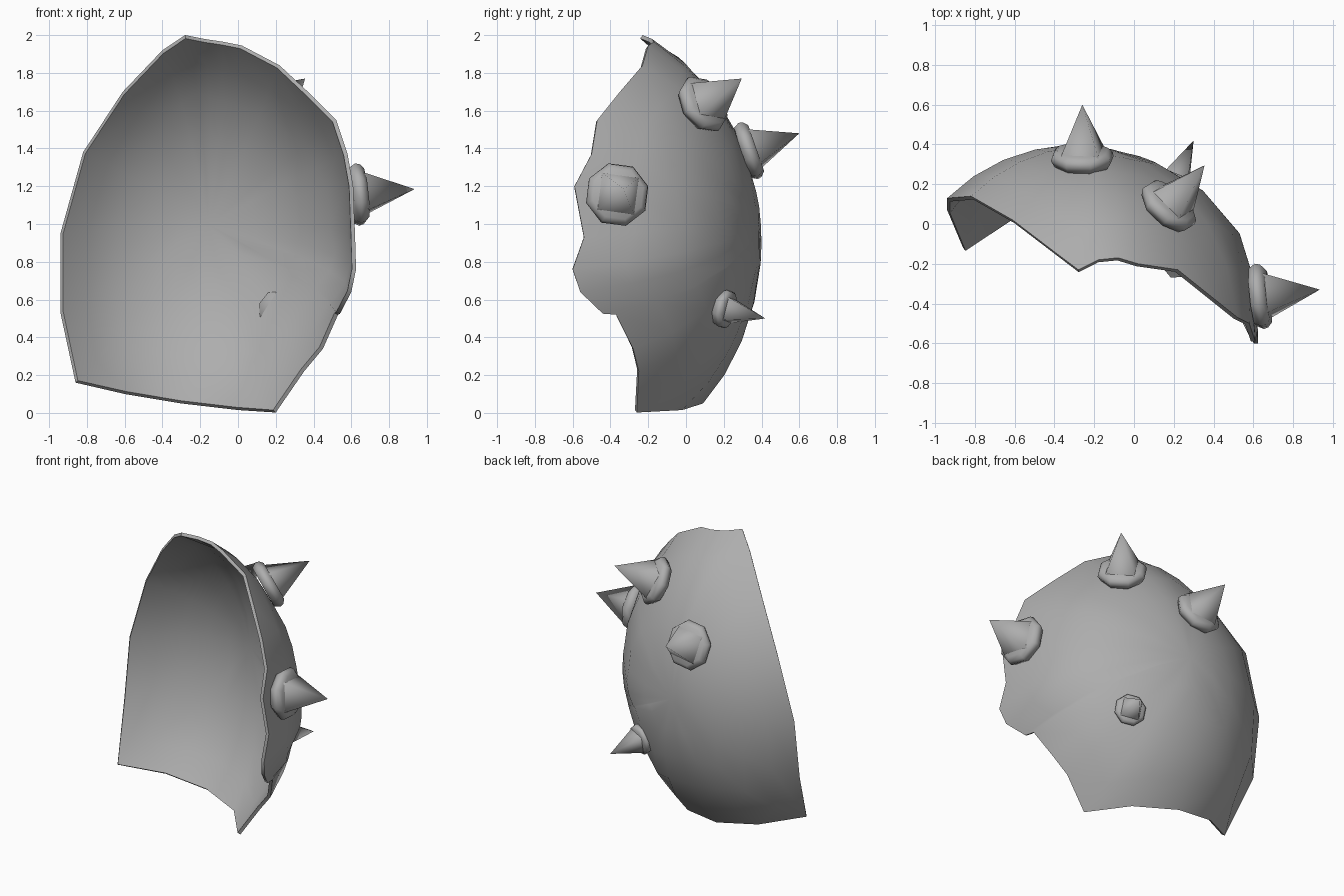
import bpy, bmesh, math
from mathutils import Vector, Matrix

if "Cube" in bpy.data.objects:
    bpy.data.objects.remove(bpy.data.objects["Cube"])

# Plate follows this ellipsoid
CEN = Vector((-0.30, -0.55, 0.90))
RAD = Vector((0.93, 0.95, 1.165))

# Dark grey finish shared by all parts
grey = bpy.data.materials.new("dark_grey")
grey.diffuse_color = (0.42, 0.42, 0.42, 1)
grey.use_nodes = True
grey.node_tree.nodes["Principled BSDF"].inputs["Base Color"].default_value = grey.diffuse_color

def to_unit(p):
    return Vector([(p[i] - CEN[i]) / RAD[i] for i in range(3)])

def from_unit(q):
    return Vector([q[i] * RAD[i] + CEN[i] for i in range(3)])

def finish(name, bm, angle, thickness=0):
    me = bpy.data.meshes.new(name)
    bm.to_mesh(me)
    bm.free()
    me.materials.append(grey)
    ob = bpy.data.objects.new(name, me)
    bpy.context.collection.objects.link(ob)
    bpy.ops.object.select_all(action='DESELECT')
    bpy.context.view_layer.objects.active = ob
    ob.select_set(True)
    if thickness:
        mod = ob.modifiers.new("thickness", 'SOLIDIFY')
        mod.thickness = thickness
        mod.offset = -1
        bpy.ops.object.modifier_apply(modifier=mod.name)
    bpy.ops.object.shade_smooth_by_angle(angle=math.radians(angle))
    return ob

# Armour plate: broken rim outline, filled by rings that follow the ellipsoid
rim = [(-.28, -.23, 2.0), (-.18, -.18, 1.98), (-.08, -.17, 1.965), (.02, -.20, 1.945),
       (.22, -.23, 1.84), (.37, -.35, 1.70), (.52, -.47, 1.55), (.58, -.50, 1.37),
       (.61, -.59, 1.20), (.62, -.54, .93), (.625, -.60, .76), (.60, -.56, .64),
       (.54, -.44, .525), (.53, -.37, .52), (.45, -.28, .34), (.35, -.25, .22),
       (.20, -.26, .002), (0, -.02, .015), (-.30, .09, .05), (-.60, .05, .10),
       (-.86, -.12, .16), (-.94, .07, .53), (-.94, .13, .95), (-.82, .14, 1.38),
       (-.61, .02, 1.70), (-.40, -.14, 1.92)]
bm = bmesh.new()
mid = to_unit((-.15, .40, 1.0)).normalized()
bulge = to_unit((.54, -.05, .90)).normalized()
RINGS = 5
rings = []
for k in range(RINGS):
    t = 1 - k / RINGS
    ring = []
    for p in rim:
        q = to_unit(p)
        d = mid.slerp(q.normalized(), t)
        swell = .045 * math.exp(-((d - bulge).length / .42) ** 2) * (1 - t ** 4)
        r = 1 + (q.length - 1) * t ** 2 + swell
        ring.append(bm.verts.new(from_unit(d * r)))
    rings.append(ring)
pole = bm.verts.new(from_unit(mid))
n = len(rim)
for a, b in zip(rings, rings[1:]):
    for i in range(n):
        j = (i + 1) % n
        bm.faces.new((a[i], a[j], b[j], b[i]))
for i in range(n):
    bm.faces.new((rings[-1][i], rings[-1][(i + 1) % n], pole))
bm.normal_update()
for f in bm.faces:
    if f.normal.dot(f.calc_center_median() - CEN) < 0:
        f.normal_flip()
finish("armour_plate", bm, 50, 0.022)

def lathe(bm, profile, sides, roll):
    loops = [[bm.verts.new((r * math.cos(roll + math.tau * i / sides),
                            r * math.sin(roll + math.tau * i / sides), h))
              for i in range(sides)] for r, h in profile]
    for a, b in zip(loops, loops[1:]):
        for i in range(sides):
            j = (i + 1) % sides
            bm.faces.new((a[i], a[j], b[j], b[i]))
    bm.faces.new(loops[0][::-1])
    return loops[-1]

def axis_frame(base, tip):
    z = (tip - base).normalized()
    x = (Vector((0, 0, 1)) - z * z.z).normalized()
    m = Matrix((x, z.cross(x), z)).transposed().to_4x4()
    m.translation = base
    return m

# Spikes: eight-sided rounded collar with a four-sided spike
def spike(name, base, tip, s):
    base, tip = Vector(base), Vector(tip)
    m = axis_frame(base, tip)
    bm = bmesh.new()
    top = lathe(bm, [(.150 * s, -.03), (.172 * s, .005 * s), (.165 * s, .03 * s),
                     (.140 * s, .052 * s)], 8, math.radians(15))
    bm.faces.new(top)
    bm.transform(m)
    finish(name + "_collar", bm, 75)
    bm = bmesh.new()
    foot = lathe(bm, [(.142 * s, .045 * s)], 4, math.radians(37))
    apex = bm.verts.new((0, 0, (tip - base).length))
    for i in range(4):
        bm.faces.new((foot[i], foot[(i + 1) % 4], apex))
    bm.transform(m)
    finish(name, bm, 89)

spike("side_spike", (.625, -.365, 1.155), (.935, -.33, 1.185), 1.0)
spike("back_spike", (-.26, .325, 1.385), (-.26, .60, 1.48), .95)
spike("shoulder_spike", (.17, .085, 1.63), (.355, .295, 1.77), .95)
spike("lower_spike", (.205, .205, .55), (.30, .42, .50), .62)
